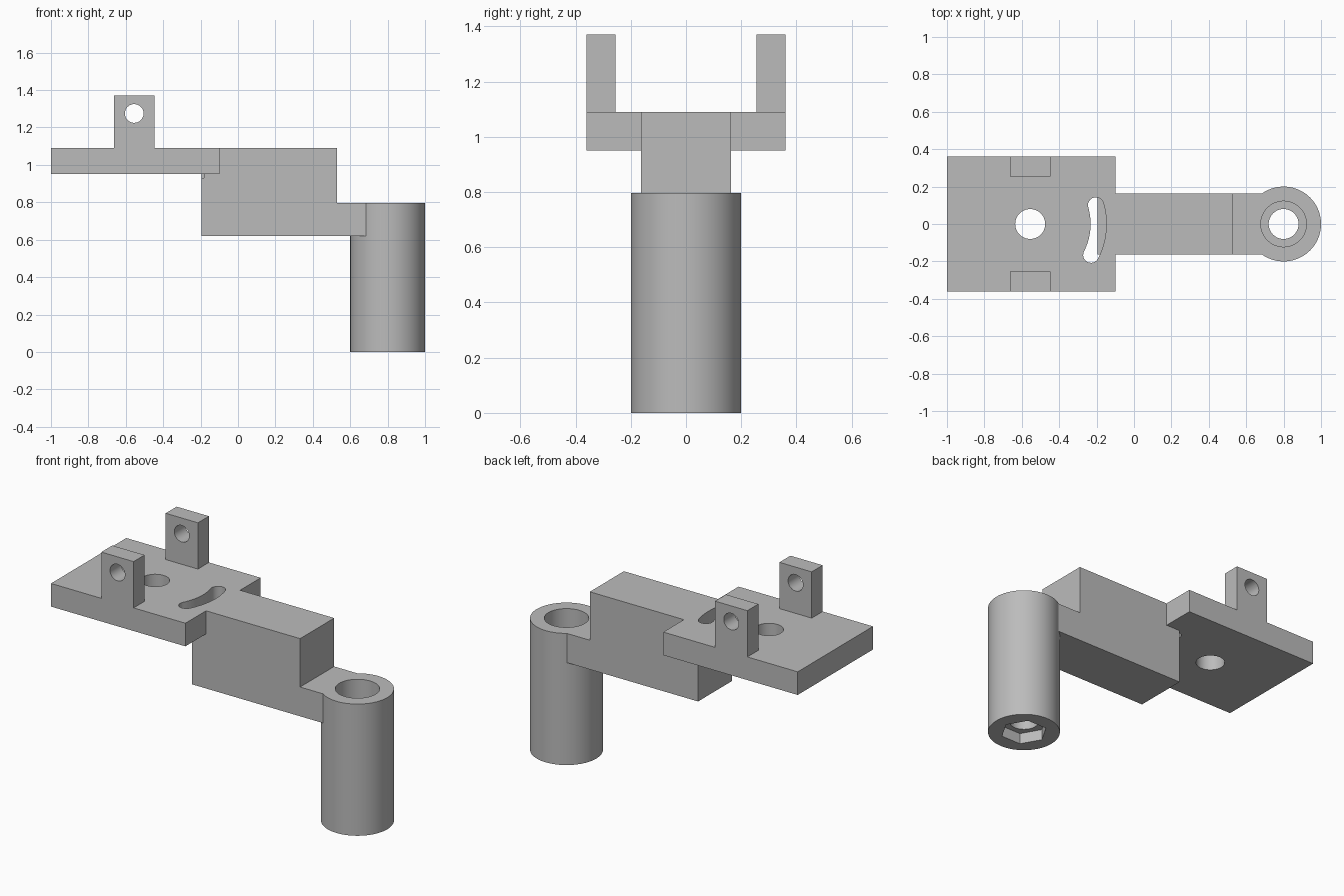
import bpy, bmesh
from math import sin, cos, pi, radians
from mathutils import Matrix

cube = bpy.data.objects.get("Cube")
if cube:
    bpy.data.objects.remove(cube, do_unlink=True)

grey = bpy.data.materials.new("plain grey")
grey.use_nodes = True
colour = (0.5, 0.5, 0.5, 1)
grey.diffuse_color = colour
grey.node_tree.nodes["Principled BSDF"].inputs["Base Color"].default_value = colour


def prism(name, outline, low, high, axis="Z"):
    """Extrude a 2D outline along z, or an (x, z) outline along y."""
    bm = bmesh.new()
    base = bm.faces.new([bm.verts.new((a, b, low)) for a, b in outline])
    top = bmesh.ops.extrude_face_region(bm, geom=[base])["geom"]
    moved = [v for v in top if isinstance(v, bmesh.types.BMVert)]
    bmesh.ops.translate(bm, verts=moved, vec=(0, 0, high - low))
    if axis == "Y":
        bm.transform(Matrix.Rotation(pi / 2, 4, "X"))
    bmesh.ops.recalc_face_normals(bm, faces=bm.faces)
    mesh = bpy.data.meshes.new(name)
    bm.to_mesh(mesh)
    bm.free()
    mesh.materials.append(grey)
    obj = bpy.data.objects.new(name, mesh)
    bpy.context.collection.objects.link(obj)
    return obj


def rect(x0, x1, y0, y1):
    return [(x0, y0), (x1, y0), (x1, y1), (x0, y1)]


def arc(cx, cy, r, start, end, n):
    return [(cx + r * cos(start + (end - start) * i / n),
             cy + r * sin(start + (end - start) * i / n)) for i in range(n + 1)]


def circle(cx, cy, r, n=64):
    return arc(cx, cy, r, 0, 2 * pi, n)[:-1]


def combine(body, tool, operation):
    mod = body.modifiers.new(tool.name, "BOOLEAN")
    mod.operation, mod.solver, mod.object = operation, "EXACT", tool
    tool.hide_render = True
    bpy.context.view_layer.update()
    mesh = bpy.data.meshes.new_from_object(
        body.evaluated_get(bpy.context.evaluated_depsgraph_get()))
    body.modifiers.clear()
    body.data = mesh
    bpy.data.objects.remove(tool, do_unlink=True)


# Main dimensions
hinge_x, post_x = -0.555, 0.8
plate_low, plate_top = 0.95, 1.09
arm_low, post_top = 0.62, 0.797

# Solid parts: plate, stepped arm, round post and a pair of lugs
bracket = prism("bracket", rect(-1, -0.1, -0.36, 0.36), plate_low, plate_top)
arm_profile = [(-0.195, arm_low), (post_x, arm_low), (post_x, post_top),
               (0.53, post_top), (0.53, plate_top), (-0.195, plate_top)]
solids = [prism("arm", arm_profile, -0.163, 0.163, "Y"),
          prism("post", circle(post_x, 0, 0.2, 96), 0, post_top)]
for side in (-1, 1):
    inner, outer = sorted((side * 0.255, side * 0.36))
    solids.append(prism("lug", rect(hinge_x - 0.108, hinge_x + 0.108, inner, outer),
                        plate_low + 0.05, 1.37))
for part in solids:
    combine(bracket, part, "UNION")

# Curved slot centred on the plate hole
a0, a1, r, w = radians(-27), radians(16), 0.365, 0.042
slot = arc(hinge_x, 0, r + w, a0, a1, 24)
slot += arc(hinge_x + r * cos(a1), r * sin(a1), w, a1, a1 + pi, 12)[1:-1]
slot += arc(hinge_x, 0, r - w, a1, a0, 24)
slot += arc(hinge_x + r * cos(a0), r * sin(a0), w, a0 + pi, a0 + 2 * pi, 12)[1:-1]

# Holes, counterbore and hexagonal nut pocket
cutters = [prism("slot", slot, 0.93, 1.2),
           prism("plate hole", circle(hinge_x, 0, 0.08), 0.8, 1.2),
           prism("lug hole", circle(hinge_x, 1.275, 0.05, 48), -0.5, 0.5, "Y"),
           prism("post hole", circle(post_x, 0, 0.08), -0.1, 1),
           prism("counterbore", circle(post_x, 0, 0.122), 0.4, 1),
           prism("nut pocket", circle(post_x, 0, 0.13, 6), -0.1, 0.065)]
for cutter in cutters:
    combine(bracket, cutter, "DIFFERENCE")

# Smooth round walls, sharp edges elsewhere
bpy.ops.object.select_all(action="DESELECT")
bracket.select_set(True)
bpy.context.view_layer.objects.active = bracket
bpy.ops.object.shade_smooth_by_angle(angle=radians(30))
